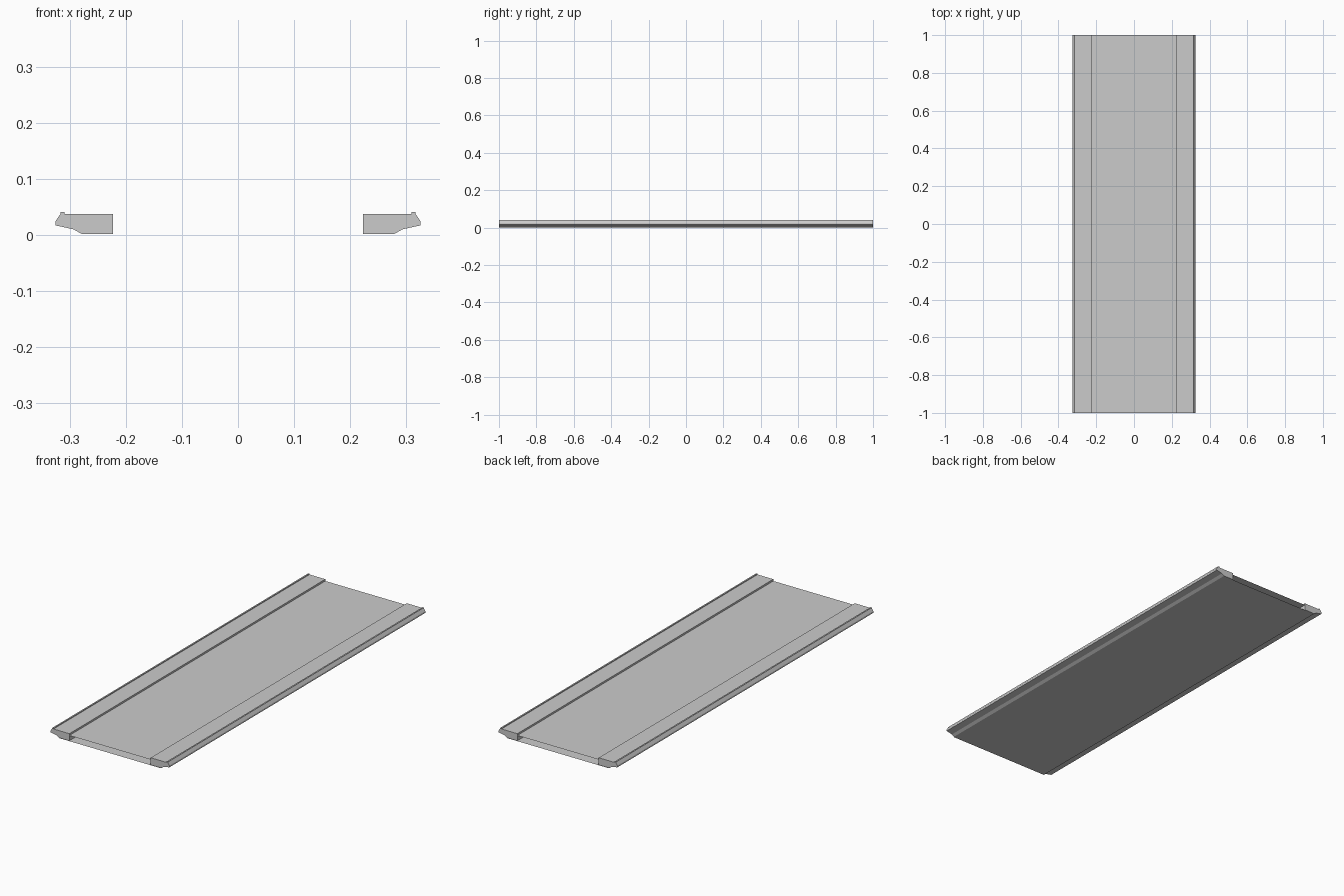
import bpy, bmesh

if "Cube" in bpy.data.objects:
    bpy.data.objects.remove(bpy.data.objects["Cube"])


def make_object(name, bm):
    mesh = bpy.data.meshes.new(name)
    bm.to_mesh(mesh)
    bm.free()
    obj = bpy.data.objects.new(name, mesh)
    bpy.context.collection.objects.link(obj)
    return obj


def sheet(name, half_width, z, up):
    bm = bmesh.new()
    pts = [(-half_width, -1), (half_width, -1), (half_width, 1), (-half_width, 1)]
    if not up:
        pts.reverse()
    bm.faces.new([bm.verts.new((x, y, z)) for x, y in pts])
    return make_object(name, bm)


def rail(name, side):
    # Cross-section (distance from centre, height), extruded along y
    profile = [(0.2225, 0.002), (0.279, 0.002), (0.293, 0.010), (0.325, 0.017),
               (0.325, 0.025), (0.316, 0.038), (0.316, 0.041), (0.309, 0.041),
               (0.309, 0.037), (0.2225, 0.037)]
    bm = bmesh.new()
    face = bm.faces.new([bm.verts.new((side * x, -1, z)) for x, z in profile])
    ext = bmesh.ops.extrude_face_region(bm, geom=[face], use_keep_orig=True)
    moved = [v for v in ext["geom"] if isinstance(v, bmesh.types.BMVert)]
    bmesh.ops.translate(bm, verts=moved, vec=(0, 2, 0))
    bmesh.ops.recalc_face_normals(bm, faces=bm.faces)
    return make_object(name, bm)


# Side rails with a thin lip along the outer edge
rail("left_rail", -1)
rail("right_rail", 1)

# Recessed top panel and full-width underside, open at both ends
sheet("top_panel", 0.2225, 0.028, True)
sheet("bottom_panel", 0.279, 0.0, False)
